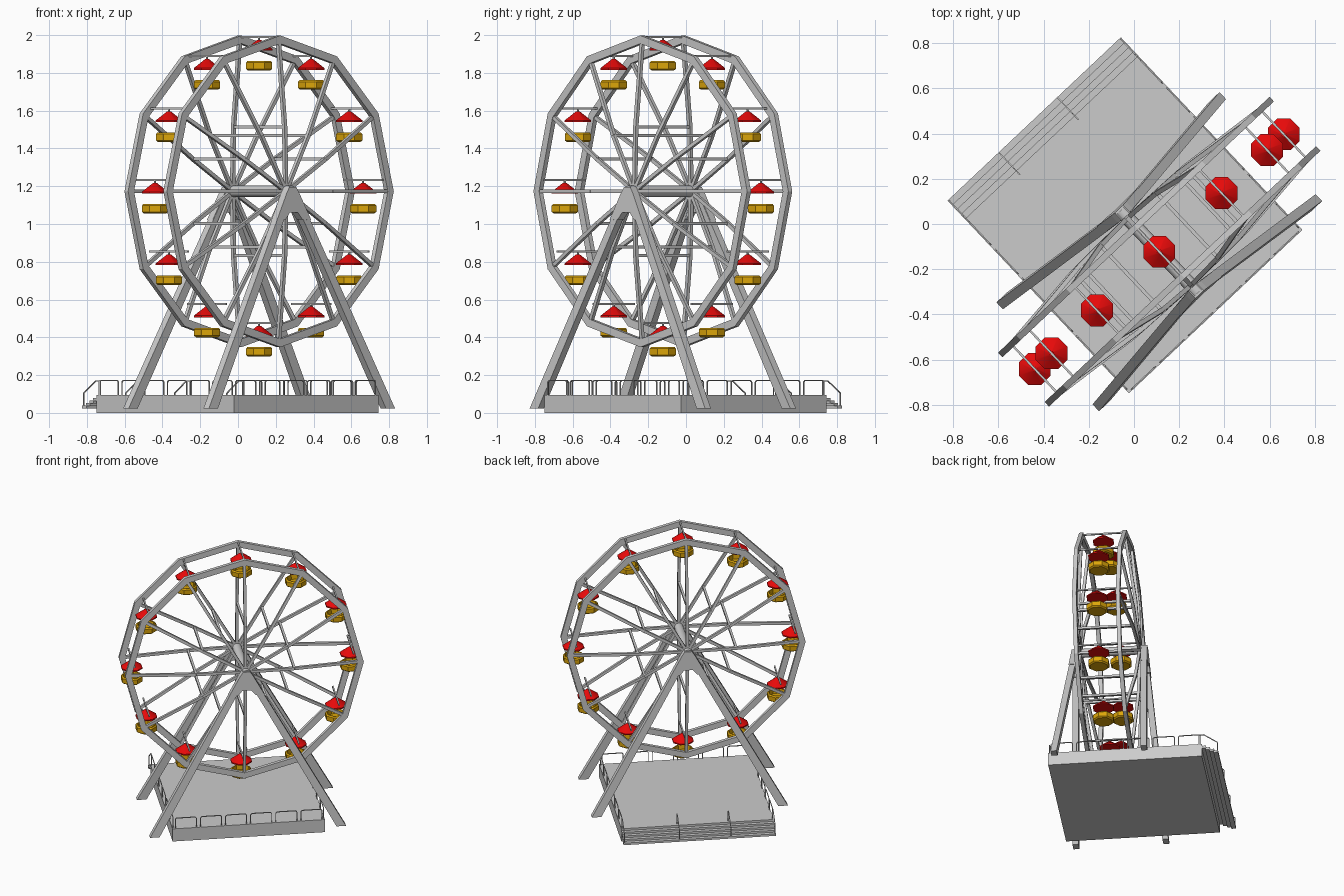
import bpy, bmesh
from math import sin, cos, pi, radians
from mathutils import Matrix, Vector

if "Cube" in bpy.data.objects:
    bpy.data.objects.remove(bpy.data.objects["Cube"])

# Local frame: x along the wheel, y along the axle; whole model is turned about z
TURN = Matrix.Translation((0, -0.004, 0)) @ Matrix.Rotation(radians(43.3), 4, 'Z')
HUB = Vector((0, -0.163, 1.173))
AXLE_DIR = Vector((0, 1, 0))


def material(name, rgb):
    m = bpy.data.materials.new(name)
    m.diffuse_color = (*rgb, 1)
    m.use_nodes = True
    m.node_tree.nodes["Principled BSDF"].inputs["Base Color"].default_value = m.diffuse_color
    return m


RED = material("red_paint", (0.8, 0.003, 0.003))
GOLD = material("gold_paint", (0.72, 0.38, 0.003))


def finish(name, bm, mat=None, smooth=False):
    bmesh.ops.recalc_face_normals(bm, faces=bm.faces[:])
    bm.transform(TURN)
    me = bpy.data.meshes.new(name)
    bm.to_mesh(me)
    bm.free()
    ob = bpy.data.objects.new(name, me)
    bpy.context.collection.objects.link(ob)
    if mat:
        me.materials.append(mat)
    if smooth:
        bpy.ops.object.select_all(action='DESELECT')
        ob.select_set(True)
        bpy.context.view_layer.objects.active = ob
        bpy.ops.object.shade_smooth_by_angle(angle=radians(35))
    return ob


def beam(bm, a, b, w, h, side=AXLE_DIR):
    """Box from a to b; h is measured along 'side', w across it."""
    a, b, side = Vector(a), Vector(b), Vector(side)
    d = b - a
    z = d.normalized()
    if abs(z.dot(side)) > 0.95:
        side = Vector((1, 0, 0))
    x = side.cross(z).normalized()
    y = z.cross(x)
    m = Matrix((x * w, y * h, d)).transposed().to_4x4()
    bmesh.ops.create_cube(bm, size=1, matrix=Matrix.Translation((a + b) / 2) @ m)


def box(bm, lo, hi):
    lo, hi = Vector(lo), Vector(hi)
    m = Matrix.Translation((lo + hi) / 2) @ Matrix.Diagonal((*(hi - lo), 1))
    bmesh.ops.create_cube(bm, size=1, matrix=m)


def loft(bm, rings, closed=False):
    """Skin rings of points; cap the ends unless closed into a loop."""
    rows = [[bm.verts.new(p) for p in r] for r in rings]
    n = len(rows[0])
    pairs = list(zip(rows, rows[1:])) + ([(rows[-1], rows[0])] if closed else [])
    for r, s in pairs:
        for i in range(n):
            bm.faces.new((r[i], r[(i + 1) % n], s[(i + 1) % n], s[i]))
    if not closed:
        bm.faces.new(rows[0][::-1])
        bm.faces.new(rows[-1])


def lathe8(bm, centre, profile):
    """Eight-sided turned shape from (radius, z) pairs."""
    turn = pi / 8 - radians(43.3)
    loft(bm, [[centre + Vector((r * cos(k * pi / 4 + turn), r * sin(k * pi / 4 + turn), z))
               for k in range(8)] for r, z in profile])


def on_wheel(r, k, y):
    a = k * pi / 6
    return HUB + Vector((r * cos(a), y, r * sin(a)))


# Wheel rims: two twelve-sided hoops
bm = bmesh.new()
for s in (-1, 1):
    loft(bm, [[on_wheel(r, k, s * 0.15 + dy) for r, dy in
               ((0.825, -0.014), (0.825, 0.014), (0.782, 0.014), (0.782, -0.014))]
              for k in range(12)], closed=True)
finish("wheel_rims", bm)

# Spokes bowing out to the hub
bm = bmesh.new()
for k in range(12):
    for s in (-1, 1):
        p = [on_wheel(r, k, s * y) for r, y in ((0.01, 0.205), (0.34, 0.197), (0.79, 0.15))]
        beam(bm, p[0], p[1], 0.02, 0.02)
        beam(bm, p[1], p[2], 0.02, 0.02)
finish("spokes", bm)

# Cross bars between opposite spokes
bm = bmesh.new()
for k in range(12):
    beam(bm, on_wheel(0.34, k, -0.2), on_wheel(0.34, k, 0.2), 0.016, 0.016)
finish("spoke_cross_bars", bm)

# Axle
bm = bmesh.new()
bmesh.ops.create_cone(bm, cap_ends=True, segments=12, radius1=0.031, radius2=0.031, depth=0.5,
                      matrix=Matrix.Translation(HUB) @ Matrix.Rotation(pi / 2, 4, 'X'))
finish("axle", bm, smooth=True)

# Gondolas: canopy, open tub and hanging rod
roof, tub, rods = bmesh.new(), bmesh.new(), bmesh.new()
for k in range(12):
    c = on_wheel(0.757, k, 0)
    lathe8(roof, c, ((0.076, -0.012), (0.076, -0.003), (0.01, 0.045)))
    lathe8(tub, c, ((0.064, -0.117), (0.075, -0.109), (0.075, -0.076), (0.067, -0.067),
                    (0.06, -0.067), (0.056, -0.1)))
    beam(rods, c + Vector((0, 0, 0.04)), c + Vector((0, 0, 0.06)), 0.008, 0.008)
    beam(rods, c + Vector((0, -0.15, 0.06)), c + Vector((0, 0.15, 0.06)), 0.01, 0.01)
finish("gondola_canopies", roof, RED, smooth=True)
finish("gondola_tubs", tub, GOLD)
finish("gondola_rods", rods)

# Support legs and hub gussets
legs, plates = bmesh.new(), bmesh.new()
for s in (-1, 1):
    for e in (-1, 1):
        rings = []
        for x, y, z, wx in ((0.645, 0.31, 0.022, 0.033), (0.025, 0.238, 1.15, 0.024)):
            cx, cy = e * x, HUB.y + s * y
            rings.append([(cx + i * wx, cy + j * 0.021, z)
                          for i, j in ((-1, -1), (1, -1), (1, 1), (-1, 1))])
        loft(legs, rings)
    outline = ((-0.125, 1.02), (-0.045, 1.165), (-0.025, 1.195), (0.025, 1.195), (0.045, 1.165),
               (0.125, 1.02), (0.06, 1.025), (0.03, 1.06), (-0.03, 1.06), (-0.06, 1.025))
    loft(plates, [[(x, HUB.y + s * (y + (1.2 - z) * 0.06), z) for x, z in outline]
                  for y in (0.216, 0.26)])
finish("support_legs", legs)
finish("hub_gussets", plates)

# Platform deck
W, BACK = 0.527, 0.532
bm = bmesh.new()
box(bm, (-W, -W, 0), (W, BACK, 0.095))
finish("platform", bm)

# Steps along the back edge
bm = bmesh.new()
for i in range(4):
    y = BACK + i * 0.028
    box(bm, (-W, y - 0.004, 0.062 - i * 0.013), (W, y + 0.028, 0.08 - i * 0.014))
finish("steps", bm)

# Railing hoops on three sides, six per side
bm = bmesh.new()
T, ZB, ZT = 0.0055, 0.09, 0.172
E = W - 0.006


def hoop(p, q):
    b, t = Vector((0, 0, ZB)), Vector((0, 0, ZT))
    c = Vector((0, 0, 0.009))
    d = (q - p).normalized() * 0.009
    pts = (p + b, p + t - c, p + t + d, q + t - d, q + t - c, q + b)
    for u, v in zip(pts, pts[1:]):
        beam(bm, u, v, T, T, Vector((d.y, -d.x, 0)))


for a, b in (((-E, -E), (E, -E)), ((-E, -E), (-E, BACK)), ((E, -E), (E, BACK))):
    a, b = Vector((*a, 0)), Vector((*b, 0))
    for i in range(6):
        hoop(a.lerp(b, (i + 0.08) / 6), a.lerp(b, (i + 0.92) / 6))
finish("railings", bm)

# Sloping stair handrails
bm = bmesh.new()
for x in (-E, -0.215, 0.14, E):
    pts = [(x, 0.51, 0.09), (x, 0.51, 0.17), (x, 0.545, 0.17), (x, 0.638, 0.105), (x, 0.638, 0.025)]
    for p, q in zip(pts, pts[1:]):
        beam(bm, p, q, T, T, Vector((1, 0, 0)))
finish("stair_handrails", bm)
